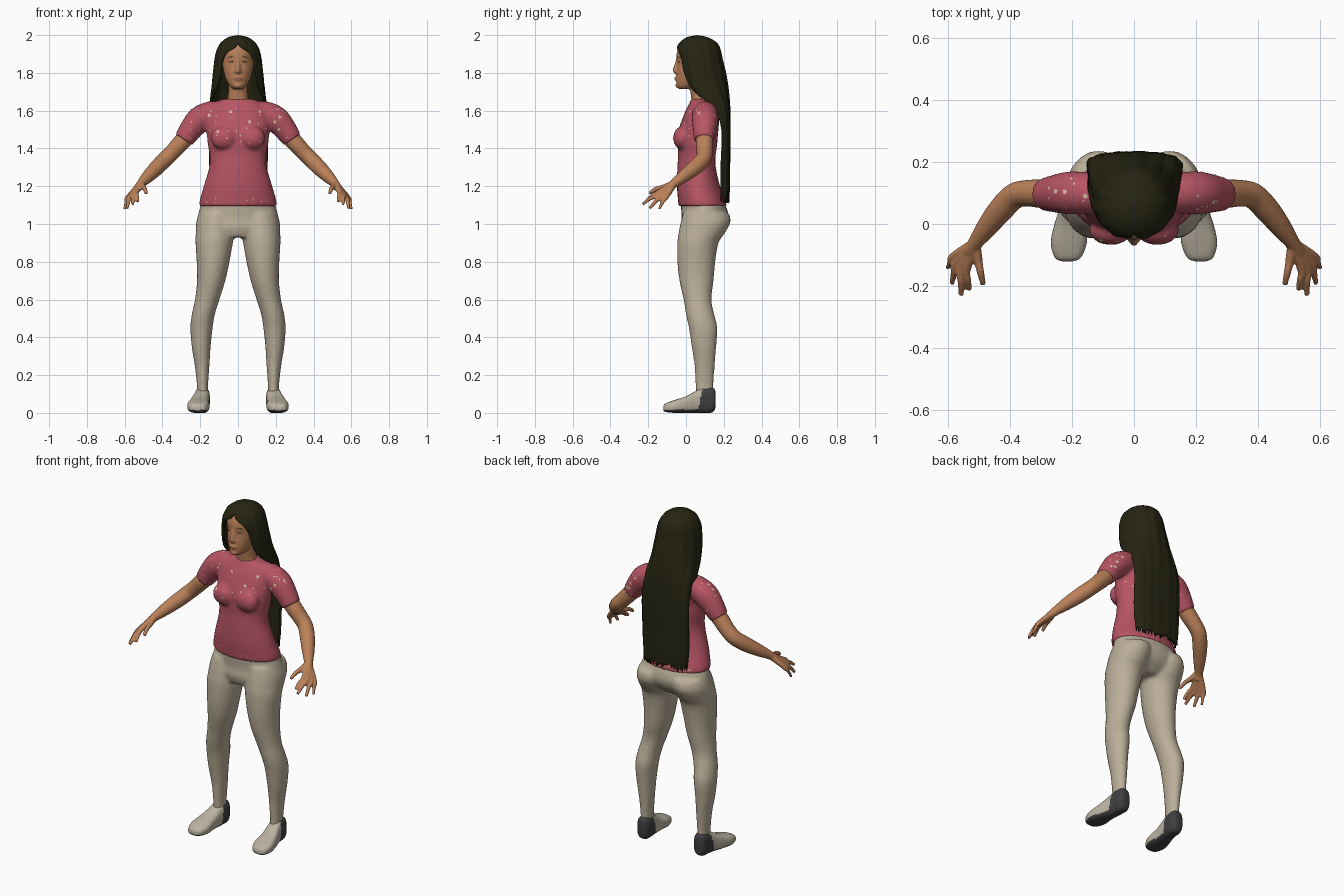
import bpy, bmesh, math, random
from mathutils import Vector, Matrix
from mathutils.bvhtree import BVHTree

random.seed(4)
cube = bpy.data.objects.get("Cube")
if cube:
    bpy.data.objects.remove(cube, do_unlink=True)


def material(name, r, g, b):
    m = bpy.data.materials.new(name)
    m.use_nodes = True
    m.diffuse_color = (r, g, b, 1)
    bsdf = m.node_tree.nodes["Principled BSDF"]
    bsdf.inputs["Base Color"].default_value = (r, g, b, 1)
    bsdf.inputs["Roughness"].default_value = 0.8
    return m


SKIN = material("skin", .50, .22, .10)
SHIRT = material("rose shirt", .47, .09, .125)
CREAM = material("cream print", .72, .52, .38)
PANTS = material("beige trousers", .50, .43, .32)
SHOE = material("pale shoe", .50, .45, .36)
DARK = material("dark grey sole", .05, .05, .054)
HAIR = material("black brown hair", .019, .018, .006)
LIPS = material("lips", .36, .12, .075)


def spline(rows, steps):
    """Catmull-Rom interpolation through tuples of numbers."""
    out = []
    for i in range(len(rows) - 1):
        quad = rows[max(i - 1, 0)], rows[i], rows[i + 1], rows[min(i + 2, len(rows) - 1)]
        for k in range(steps):
            t = k / steps
            out.append([.5 * (2*b + (c - a)*t + (2*a - 5*b + 4*c - d)*t*t + (3*b - a - 3*c + d)*t**3)
                        for a, b, c, d in zip(*quad)])
    return out + [list(rows[-1])]


def skin_rings(bm, rings, closed=True):
    rings = [[bm.verts.new(p) for p in ring] for ring in rings]
    n = len(rings[0])
    for lo, hi in zip(rings, rings[1:]):
        for j in range(n if closed else n - 1):
            k = (j + 1) % n
            bm.faces.new((lo[j], lo[k], hi[k], hi[j]))
    if closed:
        bm.faces.new(rings[0])
        bm.faces.new(rings[-1])


def circle(n=28):
    return [(math.cos(math.tau * i / n), math.sin(math.tau * i / n)) for i in range(n)]


def stack(bm, rows, side=1):
    """Horizontal oval sections: z, centre x, half width, front y, back y."""
    skin_rings(bm, [[(side * (cx + w * c), (f + b) / 2 + (b - f) / 2 * s, z) for c, s in circle()]
                    for z, cx, w, f, b in spline(rows, 4)])


def tube(bm, rows, side=1):
    """Round sections along a path: x, y, z, radius."""
    rows = spline(rows, 4)
    rings = []
    for i, row in enumerate(rows):
        p = Vector(row[:3])
        axis = Vector(rows[min(i + 1, len(rows) - 1)][:3]) - Vector(rows[max(i - 1, 0)][:3])
        u = axis.cross(Vector((0.3, 1, 0.2))).normalized()
        v = axis.cross(u).normalized()
        ring = [p + row[3] * (u * c + v * s) for c, s in circle(16)]
        rings.append([(side * q.x, q.y, q.z) for q in ring])
    skin_rings(bm, rings)


def ball(bm, centre, size):
    bmesh.ops.create_uvsphere(bm, u_segments=20, v_segments=12, radius=1,
                              matrix=Matrix.Translation(centre) @ Matrix.Diagonal((*size, 1)))


def finish(name, bm, mats, voxel=0, smooth=4, rule=None, recalc=True):
    if recalc:
        bmesh.ops.recalc_face_normals(bm, faces=bm.faces)
    for f in bm.faces:
        f.smooth = True
        if rule:
            f.material_index = rule(f.calc_center_median())
    mesh = bpy.data.meshes.new(name)
    bm.to_mesh(mesh)
    bm.free()
    for m in mats:
        mesh.materials.append(m)
    obj = bpy.data.objects.new(name, mesh)
    bpy.context.scene.collection.objects.link(obj)
    if voxel:
        # Blend overlapping volumes into one smooth skin
        mod = obj.modifiers.new("blend", "REMESH")
        mod.mode, mod.voxel_size, mod.use_smooth_shade = "VOXEL", voxel, True
        mod = obj.modifiers.new("soften", "SMOOTH")
        mod.factor, mod.iterations = .5, smooth
    return obj


def surface(obj):
    bpy.context.view_layer.update()
    return BVHTree.FromObject(obj, bpy.context.evaluated_depsgraph_get())


# Head, nose, mouth and neck
bm = bmesh.new()
stack(bm, [(1.715, 0, .025, -.038, .03), (1.73, 0, .043, -.05, .06), (1.76, 0, .062, -.051, .10),
           (1.80, 0, .075, -.051, .13), (1.85, 0, .083, -.047, .15), (1.90, 0, .083, -.05, .155),
           (1.94, 0, .07, -.036, .14), (1.965, 0, .045, 0, .11)])
stack(bm, [(1.60, 0, .075, .02, .14), (1.65, 0, .06, .028, .135), (1.69, 0, .052, .024, .13),
           (1.76, 0, .052, .015, .13)])
tube(bm, [(0, -.042, 1.88, .010), (0, -.050, 1.845, .010), (0, -.060, 1.815, .012), (0, -.052, 1.803, .010)])
ball(bm, (0, -.046, 1.77), (.024, .014, .014))
ball(bm, (0, -.042, 1.733), (.022, .014, .014))
for s in (-1, 1):
    ball(bm, (s * .011, -.052, 1.808), (.009, .010, .008))
head = finish("head", bm, [SKIN], .006, 3)

# Painted face plates laid on the head
face = surface(head)


def face_patch(name, spots, mat):
    bm = bmesh.new()
    for x, z, w, h, tilt in spots:
        def put(px, pz):
            hit = face.ray_cast(Vector((px, -1, pz)), Vector((0, 1, 0)))[0]
            return bm.verts.new((px, (hit.y if hit else -.04) - .002, pz))
        mid = put(x, z)
        rim = [put(x + w * c, z + h * s + tilt * w * c) for c, s in circle(14)]
        for i in range(14):
            bm.faces.new((mid, rim[i], rim[(i + 1) % 14]))
    finish(name, bm, [mat])


face_patch("eyes", [(s * .036, 1.858, .014, .0035, -s * .1) for s in (-1, 1)], HAIR)
face_patch("eyebrows", [(s * .038, 1.884, .018, .0022, -s * .1) for s in (-1, 1)], HAIR)
face_patch("lips", [(0, 1.772, .022, .006, 0)], LIPS)

# Shirt: torso, bust and short sleeves
bm = bmesh.new()
stack(bm, [(1.095, 0, .207, -.040, .217), (1.13, 0, .202, -.043, .207), (1.2, 0, .182, -.048, .18),
           (1.3, 0, .153, -.046, .158), (1.36, 0, .150, -.042, .157), (1.42, 0, .160, -.044, .165),
           (1.48, 0, .166, -.044, .17), (1.54, 0, .172, -.026, .175), (1.6, 0, .165, -.002, .172),
           (1.64, 0, .125, .018, .155), (1.662, 0, .08, .026, .14)])
for s in (-1, 1):
    ball(bm, (s * .075, -.020, 1.455), (.07, .048, .062))
    tube(bm, [(.09, .095, 1.592, .06), (.15, .1, 1.582, .067), (.205, .1, 1.552, .070),
              (.25, .098, 1.50, .062), (.288, .095, 1.445, .053)], s)
shirt = finish("shirt", bm, [SHIRT], .009, 5)

# Printed flowers: thin star plates laid on the shirt
cloth = surface(shirt)
bm = bmesh.new()


def flower(origin, direction, size):
    hit, normal = cloth.ray_cast(Vector(origin), Vector(direction))[:2]
    if hit is None:
        return
    if normal.dot(Vector(direction)) > 0:
        normal = -normal
    turn = normal.to_track_quat("Z", "Y")
    star = [hit + normal * .002 + turn @ Vector((c, s, 0)) * size * (1 if i % 2 else .6)
            for i, (c, s) in enumerate(circle(10))]
    bm.faces.new([bm.verts.new(p) for p in star])


for row in range(6):
    for col in range(-5, 6):
        x = col * .052 + random.uniform(-.015, .015)
        z = 1.43 + row * .034 + random.uniform(-.01, .01)
        size = random.choice((.004, .005, .006, .011))
        if random.random() < .75:
            flower((x, -1, z), (0, 1, 0), size)
        if random.random() < .55:
            flower((x, .21, z), (0, -1, 0), size)
for i in range(14):
    s = 1 if i % 2 else -1
    flower((s * random.uniform(.15, .29), random.uniform(.05, .15), 2), (0, 0, -1), random.choice((.005, .01)))
    flower((random.uniform(-.17, .17), s, random.uniform(1.11, 1.14)), (0, -s, 0), .005)
finish("shirt_print", bm, [CREAM], recalc=False)

# Trousers: hips and two legs
bm = bmesh.new()
stack(bm, [(1.13, 0, .188, -.028, .195), (1.08, 0, .204, -.026, .217), (1.03, 0, .216, -.024, .226),
           (.98, 0, .215, -.030, .205), (.93, 0, .14, -.015, .15)])
for s in (-1, 1):
    stack(bm, [(1.06, .11, .095, -.015, .228), (1.01, .116, .105, -.028, .236), (.95, .122, .102, -.04, .205),
               (.9, .126, .099, -.046, .172), (.8, .132, .087, -.046, .155), (.7, .142, .075, -.035, .146),
               (.6, .163, .065, -.013, .135), (.52, .184, .061, 0, .15), (.45, .193, .059, .015, .166),
               (.35, .195, .050, .03, .160), (.25, .19, .039, .045, .152), (.15, .188, .030, .05, .146),
               (.09, .188, .030, .052, .144)], s)
finish("trousers", bm, [PANTS], .01, 5)

# Shoes: pale upper, dark heel and sole
LEN = [(-.12, .214, .018, .012, .034), (-.108, .213, .042, .005, .050), (-.06, .21, .058, 0, .068),
       (0, .205, .051, 0, .088), (.05, .196, .044, 0, .115), (.09, .19, .041, 0, .133),
       (.13, .188, .038, 0, .135), (.15, .188, .030, .012, .128), (.156, .188, .018, .03, .11)]


def boxy(v):
    return math.copysign(abs(v) ** .7, v)


for side, label in ((1, "left"), (-1, "right")):
    bm = bmesh.new()
    skin_rings(bm, [[(side * (cx + w * boxy(c)), y, (lo + hi) / 2 + (hi - lo) / 2 * boxy(s)) for c, s in circle(32)]
                    for y, cx, w, lo, hi in spline(LEN, 5)])
    finish(label + "_shoe", bm, [SHOE, DARK],
           rule=lambda c: 1 if c.z < .017 or c.y > .075 + .2 * (c.z - .06) else 0)

# Arms with hands and fingers
WRIST = (.512, -.062, 1.215, .024)
FINGERS = [((.54, -.148, 1.165, .014), (.53, -.212, 1.118, .008)),
           ((.557, -.14, 1.155, .015), (.557, -.23, 1.105, .008)),
           ((.572, -.125, 1.146, .014), (.587, -.192, 1.083, .008)),
           ((.583, -.105, 1.141, .013), (.6, -.142, 1.078, .007)),
           ((.502, -.118, 1.195, .015), (.486, -.195, 1.163, .009))]
for side, label in ((1, "left"), (-1, "right")):
    bm = bmesh.new()
    tube(bm, [(.24, .1, 1.50, .045), (.3, .098, 1.432, .046), (.345, .099, 1.383, .043),
              (.385, .09, 1.343, .042), (.43, .045, 1.298, .041), (.475, -.012, 1.253, .034), WRIST,
              (.53, -.09, 1.19, .022)], side)
    for knuckle, tip in FINGERS:
        mid = [(a + b) / 2 for a, b in zip(knuckle, tip)]
        mid[2] += .008
        tube(bm, [WRIST[:3] + (.018,), knuckle, mid, tip], side)
    finish(label + "_arm", bm, [SKIN], .005, 3)

# Long hair: arcs open at the face, narrowing to a sheet down the back
# z, half width, centre y, front depth, back depth, half angle, squareness
ARCS = [(1.995, 0, .06, 0, 0, 180, 1), (1.985, .048, .06, .05, .05, 180, 1), (1.96, .084, .055, .082, .10, 180, 1),
        (1.935, .101, .055, .098, .117, 170, 1), (1.91, .111, .055, .104, .125, 150, 1),
        (1.87, .119, .055, .10, .133, 138, 1), (1.80, .127, .06, .095, .145, 134, .95),
        (1.73, .134, .075, .085, .142, 128, .85), (1.68, .140, .10, .07, .123, 115, .7),
        (1.62, .146, .13, .04, .098, 90, .55), (1.5, .151, .17, .02, .060, 85, .5),
        (1.3, .150, .165, .02, .063, 85, .5), (1.2, .146, .165, .02, .062, 85, .5),
        (1.11, .138, .17, .02, .054, 85, .5)]
COLS = 72
jag = [random.uniform(0, .04) for _ in range(COLS + 1)]
rings = []
for z, w, cy, front, back, half, square in spline(ARCS, 5):
    ring = []
    for j in range(COLS + 1):
        a = math.radians(min(half, 180)) * (2 * j / COLS - 1)
        ripple = 1 + .014 * math.sin(a * 14) + .008 * math.sin(a * 31) * math.cos(a / 2)
        c = math.cos(a)
        depth = back * max(c, 0) ** square if c > 0 else front * c
        ring.append((w * math.sin(a) * ripple, cy + depth * ripple, z + jag[j] * max(0, (1.2 - z) / .09)))
    rings.append(ring)
bm = bmesh.new()
skin_rings(bm, rings, closed=False)
bmesh.ops.remove_doubles(bm, verts=bm.verts, dist=.0003)
hair = finish("hair", bm, [HAIR])
shell = hair.modifiers.new("thickness", "SOLIDIFY")
shell.thickness, shell.offset = .010, 0
